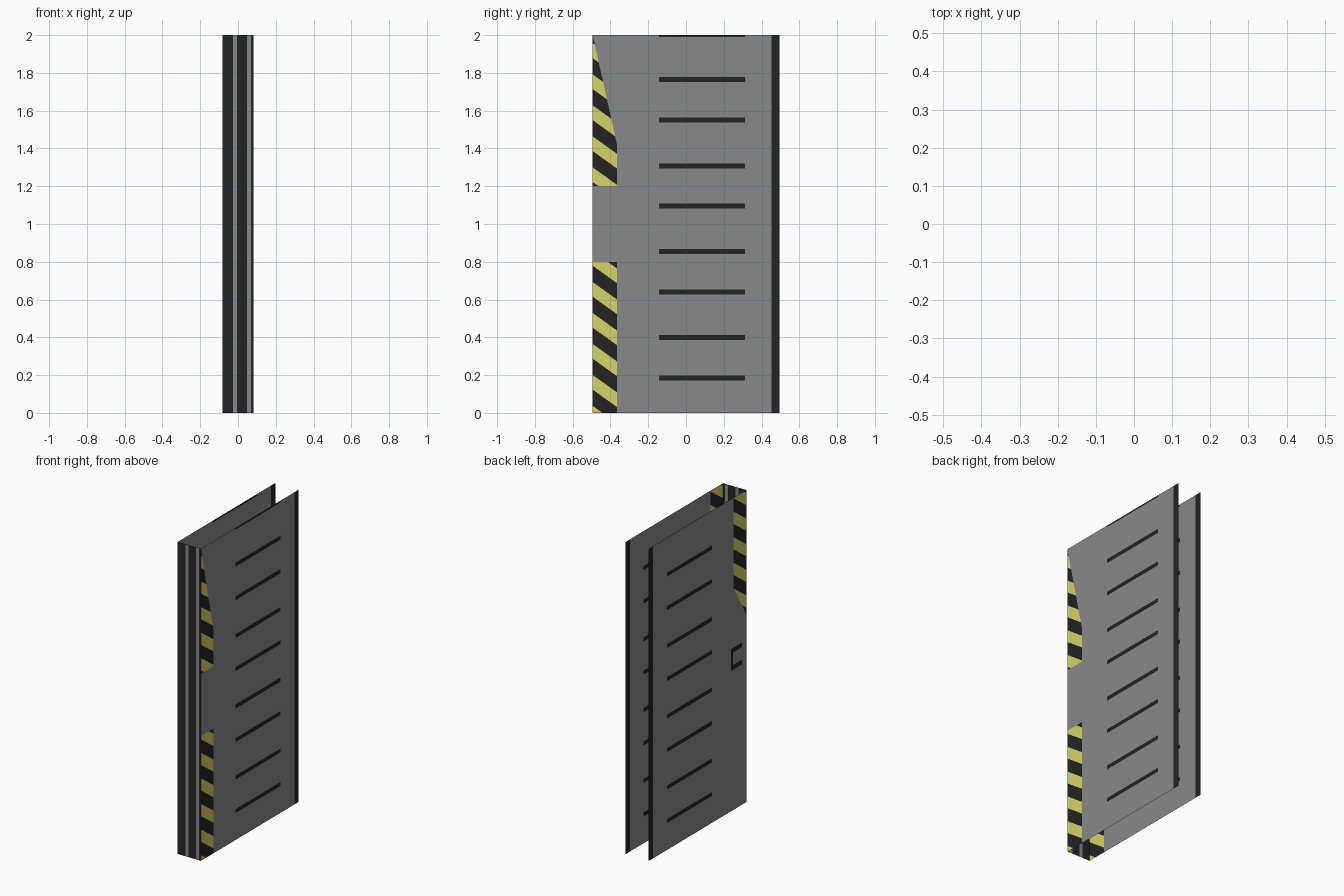
import bpy, bmesh
from mathutils import Vector

if "Cube" in bpy.data.objects:
    bpy.data.objects.remove(bpy.data.objects["Cube"])

X, Y, H = 0.083, 0.494, 2.0          # half thickness, half width, height
STRIP = -0.365                       # inner edge of the hazard strip
SLOPE, PERIOD = 0.72, 0.164          # hazard band slope and spacing
SLOTS = [0.185, 0.40, 0.64, 0.855, 1.095, 1.307, 1.55, 1.765]
GREY, BLACK, YELLOW = 0, 1, 2


def material(name, rgb):
    m = bpy.data.materials.new(name)
    m.diffuse_color = (*rgb, 1)
    m.use_nodes = True
    m.node_tree.nodes["Principled BSDF"].inputs["Base Color"].default_value = m.diffuse_color
    return m


MATS = [material("panel grey", (0.25, 0.25, 0.25)),
        material("seal black", (0.017, 0.017, 0.017)),
        material("hazard yellow", (0.66, 0.66, 0.14))]

# Hazard layouts: zones are (bottom, top, band phase); taper is a line of two (y, z) points
LONG = dict(zones=[(0.0, 0.8, 0.90), (1.2, 2.0, 1.835)],
            taper=((STRIP, 1.42), (-Y, 2.0)), keep_below=True, slope=SLOPE,
            slots=SLOTS + [2.003], handle=False)
SHORT = dict(zones=[(1.2, 2.0, 1.86)],
             taper=((STRIP, 1.42), (-Y, 1.2)), keep_below=False, slope=-SLOPE,
             slots=SLOTS, handle=True)


def cut(bm, co, no, where=lambda c: True):
    """Slice the faces whose centre passes the test."""
    faces = [f for f in bm.faces if where(f.calc_center_median())]
    geom = set(faces)
    for f in faces:
        geom.update(f.edges)
        geom.update(f.verts)
    bmesh.ops.bisect_plane(bm, geom=list(geom), plane_co=co, plane_no=no, dist=1e-6)


def finish(bm, name, rule):
    for f in bm.faces:
        f.material_index = rule(f.calc_center_median())
    me = bpy.data.meshes.new(name)
    bm.to_mesh(me)
    bm.free()
    for m in MATS:
        me.materials.append(m)
    ob = bpy.data.objects.new(name, me)
    bpy.context.collection.objects.link(ob)


def quad(corners):
    bm = bmesh.new()
    bm.faces.new([bm.verts.new(c) for c in corners])
    return bm


def side_skin(name, x, facing, lay, handle):
    ys = (-Y, Y, Y, -Y) if facing > 0 else (Y, -Y, -Y, Y)
    bm = quad([(x, y, z) for y, z in zip(ys, (0, 0, H, H))])
    yax, zax = Vector((0, 1, 0)), Vector((0, 0, 1))
    for y in (STRIP, -0.143, 0.313, 0.452):
        cut(bm, (0, y, 0), yax)
    # slots
    for s in lay["slots"]:
        for z in (s - 0.013, s + 0.013):
            cut(bm, (0, 0, z), zax, lambda c: -0.143 < c.y < 0.313)
    # hazard strip: zone ends, taper and slanted bands
    in_strip = lambda c: c.y < STRIP
    for z in (0.8, 1.2):
        cut(bm, (0, 0, z), zax, in_strip)
    (ya, za), (yb, zb) = lay["taper"]
    k = (zb - za) / (yb - ya)
    cut(bm, (0, ya, za), Vector((0, -k, 1)), lambda c: c.y < STRIP and c.z > 1.2)
    for z0, z1, phase in lay["zones"]:
        for i in range(-8, 9):
            for e in (-0.043, 0.043):
                cut(bm, (0, -Y, phase + i * PERIOD + e), Vector((0, lay["slope"], 1)),
                    lambda c: c.y < STRIP and z0 < c.z < z1)
    # latch recess
    if handle:
        near = lambda c: c.y < -0.143 and 0.8 < c.z < 1.2 or STRIP < c.y < -0.143
        for y in (-0.45, -0.425, -0.36, -0.335):
            cut(bm, (0, y, 0), yax, near)
        for z in (0.9, 0.93, 1.01, 1.04):
            cut(bm, (0, 0, z), zax, near)

    def rule(c):
        if c.y > 0.452:
            return BLACK
        if -0.143 < c.y < 0.313:
            return BLACK if any(abs(c.z - s) < 0.013 for s in lay["slots"]) else GREY
        if c.y < STRIP:
            for z0, z1, phase in lay["zones"]:
                if z0 < c.z < z1:
                    below = c.z < za + k * (c.y - ya)
                    if z0 > 1 and below != lay["keep_below"]:
                        return GREY
                    t = (c.z + lay["slope"] * (c.y + Y) - phase) / PERIOD
                    return BLACK if abs(t - round(t)) * PERIOD < 0.043 else YELLOW
        if handle and -0.45 < c.y < -0.335 and 0.9 < c.z < 1.04:
            return GREY if c.y < -0.36 and 0.93 < c.z < 1.01 else BLACK
        return GREY

    finish(bm, name, rule)


def front_skin(name, y, facing):
    # leading edge with two pale grooves between black seals
    xs = (-X, X, X, -X) if facing < 0 else (X, -X, -X, X)
    bm = quad([(x, y, z) for x, z in zip(xs, (0, 0, H, H))])
    grooves = [(-0.027, -0.006), (0.047, 0.069)]
    for g in grooves:
        for x in g:
            cut(bm, (x, 0, 0), Vector((1, 0, 0)))
    finish(bm, name, lambda c: GREY if any(a < c.x < b for a, b in grooves) else BLACK)


T = 0.002  # sheet thickness
side_skin("right_panel_outer", X, 1, LONG, False)
side_skin("right_panel_inner", X - T, -1, SHORT, False)
side_skin("left_panel_outer", -X, -1, SHORT, True)
side_skin("left_panel_inner", -X + T, 1, LONG, False)
front_skin("leading_edge_outer", -Y, -1)
front_skin("leading_edge_inner", -Y + T, 1)
